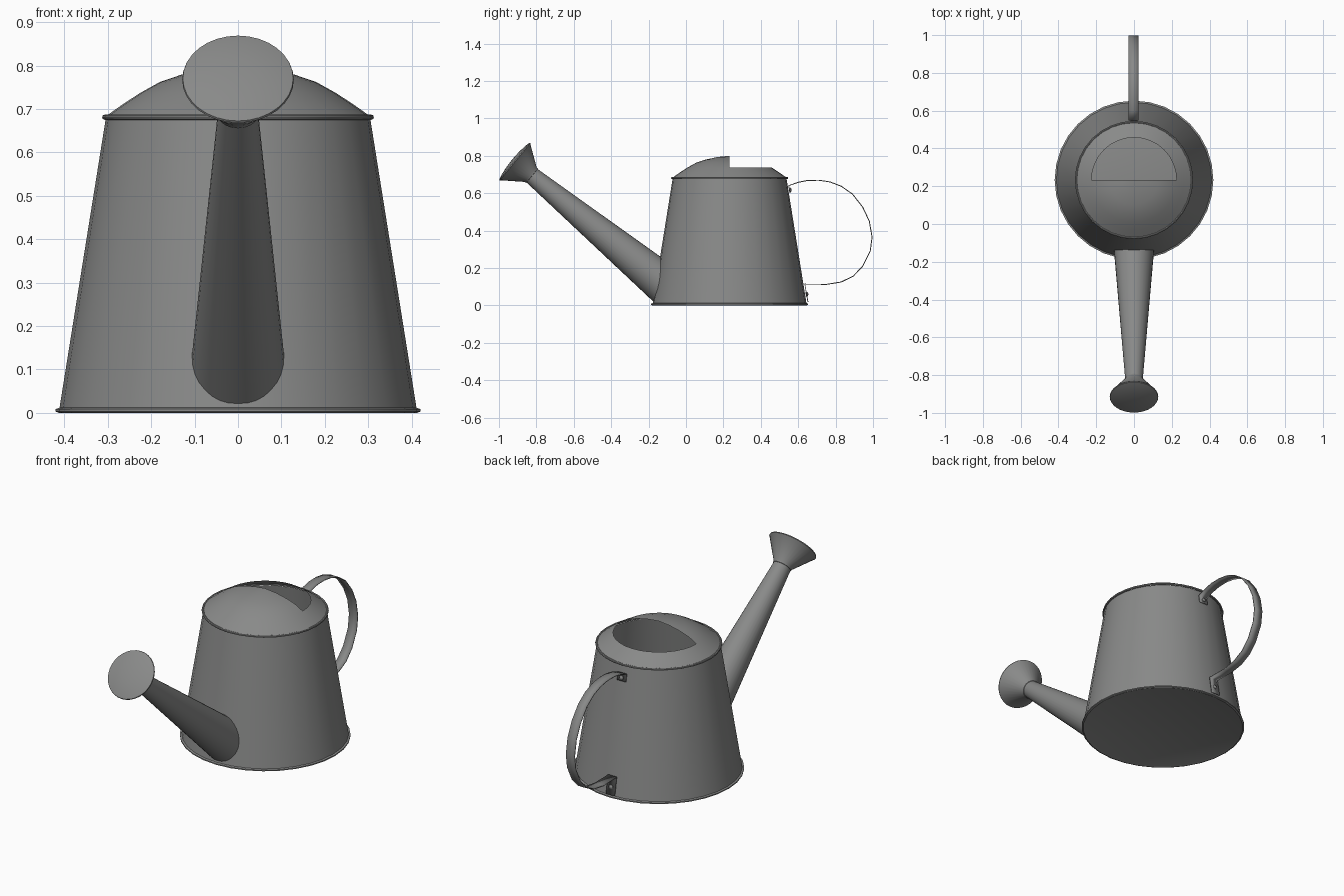
import bpy, bmesh, math
from mathutils import Vector, Matrix

if "Cube" in bpy.data.objects:
    bpy.data.objects.remove(bpy.data.objects["Cube"])

metal = bpy.data.materials.new("grey_metal")
metal.diffuse_color = (0.25, 0.253, 0.25, 1)
metal.use_nodes = True
metal.node_tree.nodes["Principled BSDF"].inputs["Base Color"].default_value = metal.diffuse_color
CY = 0.233          # body axis position in y
SEG = 32


def finish(bm, name, angle=35, recalc=True):
    if recalc:
        bmesh.ops.recalc_face_normals(bm, faces=bm.faces)
    me = bpy.data.meshes.new(name)
    bm.to_mesh(me)
    bm.free()
    ob = bpy.data.objects.new(name, me)
    bpy.context.collection.objects.link(ob)
    me.materials.append(metal)
    bpy.ops.object.select_all(action='DESELECT')
    ob.select_set(True)
    bpy.context.view_layer.objects.active = ob
    bpy.ops.object.shade_smooth_by_angle(angle=math.radians(angle))
    return ob


def revolve(profile, seg=SEG):
    """Surface of revolution about local z from (radius, height) points."""
    bm = bmesh.new()
    rings = []
    for r, z in profile:
        if r == 0:
            rings.append([bm.verts.new((0, 0, z))] * seg)
        else:
            rings.append([bm.verts.new((r * math.cos(2 * math.pi * i / seg),
                                        r * math.sin(2 * math.pi * i / seg), z)) for i in range(seg)])
    for a, b in zip(rings, rings[1:]):
        for i in range(seg):
            j = (i + 1) % seg
            vs = list(dict.fromkeys((a[i], a[j], b[j], b[i])))
            bm.faces.new(vs)
    return bm


# Tapered body with floor and bottom rim
bm = revolve([(0, 0.003), (0.405, 0.003), (0.412, 0), (0.42, 0.003), (0.42, 0.009),
              (0.411, 0.012), (0.305, 0.675)])
bm.transform(Matrix.Translation((0, CY, 0)))
finish(bm, "body")

# Rolled bead at the top of the body
bead = [(0.307 + 0.006 * math.cos(k * math.pi / 4), 0.681 + 0.006 * math.sin(k * math.pi / 4)) for k in range(9)]
bm = revolve(bead)
bmesh.ops.remove_doubles(bm, verts=bm.verts, dist=1e-5)
bm.transform(Matrix.Translation((0, CY, 0)))
finish(bm, "top_bead")

# Domed lid with a half-round filling opening at the back
bm = revolve([(0.306, 0.682), (0.265, 0.711), (0.225, 0.737), (0.18, 0.762), (0.13, 0.779), (0.065, 0.793), (0, 0.8)])
hole = [f for f in bm.faces
        if f.calc_center_median().y > 0 and f.calc_center_median().xy.length < 0.225]
bmesh.ops.delete(bm, geom=hole, context='FACES')
bm.transform(Matrix.Translation((0, CY, 0)))
finish(bm, "lid")

# Spout: a cone whose lower end is trimmed to the body wall
tip = Vector((0, -0.828, 0.697))
axis = Vector((0, -0.773, 0.634)).normalized()
up = Vector((0, 0.634, 0.773)).normalized()
LEN = 0.86


def inside_body(p):
    return math.hypot(p.x, p.y - CY) < 0.413 - 0.16 * p.z - 0.004


bm = bmesh.new()
low, high = [], []
for i in range(SEG):
    a = 2 * math.pi * i / SEG
    d = Vector((math.cos(a), 0, 0)) + up * math.sin(a)
    t = 0.0
    while t < 1.2 and not inside_body(tip - axis * t + d * (0.046 + 0.058 * t / LEN)):
        t += 0.002
    high.append(bm.verts.new(tip + d * 0.046))
    low.append(bm.verts.new(tip - axis * t + d * (0.046 + 0.058 * t / LEN)))
for i in range(SEG):
    j = (i + 1) % SEG
    bm.faces.new((low[i], low[j], high[j], high[i]))
finish(bm, "spout")

# Sprinkler rose with a gently domed face
bm = revolve([(0.04, -0.01), (0.049, -0.006), (0.051, 0.004), (0.125, 0.108), (0.1285, 0.111), (0.127, 0.116),
              (0.1, 0.123), (0.05, 0.129), (0, 0.131)])
rot = Vector((0, 0, 1)).rotation_difference(axis).to_matrix().to_4x4()
bm.transform(Matrix.Translation(tip) @ rot)
finish(bm, "rose")

# Handle: flat strap bent in the yz plane, ends folded onto the body
path = [(0.556, 0.6), (0.549, 0.64), (0.6, 0.658), (0.65, 0.668), (0.71, 0.669), (0.77, 0.66), (0.83, 0.637),
        (0.89, 0.595), (0.945, 0.525), (0.98, 0.45), (0.995, 0.365), (0.985, 0.29), (0.945, 0.21),
        (0.895, 0.157), (0.83, 0.125), (0.75, 0.112), (0.635, 0.114), (0.652, 0.018)]
bm = bmesh.new()
rows = [[bm.verts.new((x, y, z)) for x in (-0.029, 0.023)] for y, z in path]
for a, b in zip(rows, rows[1:]):
    bm.faces.new((a[0], a[1], b[1], b[0]))
ob = finish(bm, "handle")
sol = ob.modifiers.new("thickness", 'SOLIDIFY')
sol.thickness = 0.005
sol.offset = 0

# Rivets on the two handle tabs
for name, y, z in (("upper_rivet", 0.557, 0.618), ("lower_rivet", 0.646, 0.06)):
    bm = revolve([(0.011, -0.006), (0.011, 0.003), (0.006, 0.007), (0, 0.008)], 12)
    bm.transform(Matrix.Translation((-0.003, y, z)) @ Matrix.Rotation(math.radians(-81), 4, 'X'))
    finish(bm, name)
